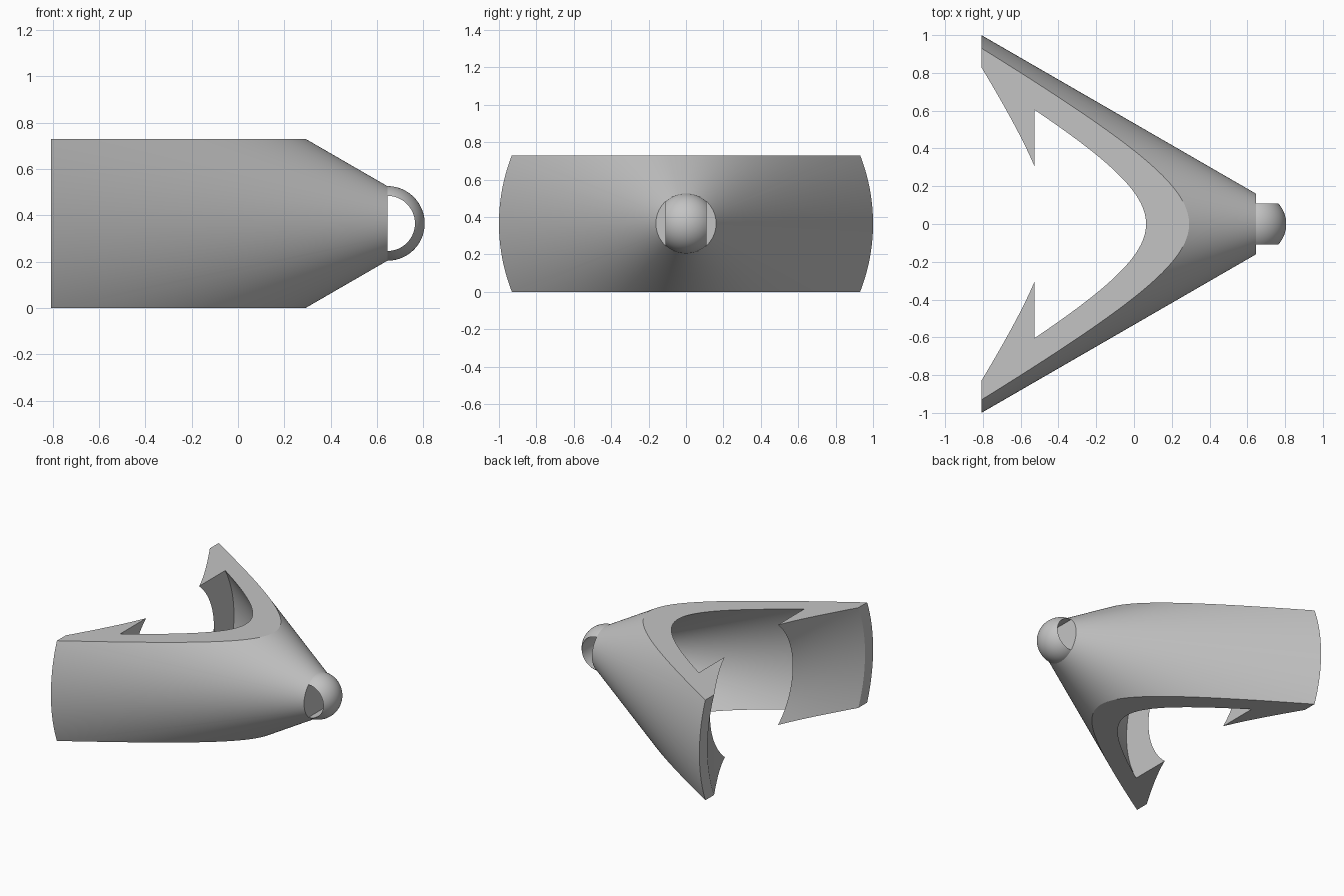
import bpy, bmesh, math
from mathutils import Vector

cube = bpy.data.objects.get("Cube")
if cube:
    bpy.data.objects.remove(cube, do_unlink=True)

HALF_H = 0.365      # half the body height, also the axis height
NOSE_X = 0.645      # flat front end of the cone
BACK_X = -0.808
SLOPE = math.tan(math.radians(30))

grey = bpy.data.materials.new("plain grey")
grey.use_nodes = True
colour = (0.55, 0.55, 0.55, 1)
grey.diffuse_color = colour
grey.node_tree.nodes["Principled BSDF"].inputs["Base Color"].default_value = colour


def revolve(points, closed, centre, axis, angle, steps):
    """Spin a profile around an axis and return the bmesh."""
    bm = bmesh.new()
    verts = [bm.verts.new(p) for p in points]
    pairs = list(zip(verts, verts[1:]))
    if closed:
        pairs.append((verts[-1], verts[0]))
    edges = [bm.edges.new(p) for p in pairs]
    bmesh.ops.spin(bm, geom=verts + edges, cent=centre, axis=axis,
                   angle=angle, steps=steps)
    bmesh.ops.remove_doubles(bm, verts=bm.verts[:], dist=1e-5)
    return bm


def finish(name, bm):
    """Turn the bmesh into a smooth-shaded object with sharp edges."""
    bmesh.ops.recalc_face_normals(bm, faces=bm.faces[:])
    mesh = bpy.data.meshes.new(name)
    bm.to_mesh(mesh)
    bm.free()
    obj = bpy.data.objects.new(name, mesh)
    bpy.context.collection.objects.link(obj)
    mesh.materials.append(grey)
    bpy.ops.object.select_all(action='DESELECT')
    obj.select_set(True)
    bpy.context.view_layer.objects.active = obj
    bpy.ops.object.shade_smooth_by_angle(angle=math.radians(25))
    return obj


# Hollow cone with an inward barb, as a profile of (x, radius)
def inner(x):
    return HALF_H + (0.064 - x) * SLOPE


profile = [
    (NOSE_X, 0), (NOSE_X, 0.161), (BACK_X, 1.0),    # outside
    (BACK_X, 0.907), (-0.527, 0.476),               # barb
    (-0.527, inner(-0.527)), (0.62, inner(0.62)), (0.62, 0),
]
axis_point = Vector((0, 0, HALF_H))
body = revolve([(x, r, HALF_H) for x, r in profile], False,
               axis_point, (1, 0, 0), math.tau, 240)

# Flat top and bottom: slice the cone and cap the cuts
for z, direction in ((2 * HALF_H, 1), (0, -1)):
    cut = bmesh.ops.bisect_plane(
        body, geom=body.verts[:] + body.edges[:] + body.faces[:],
        plane_co=(0, 0, z), plane_no=(0, 0, direction), clear_outer=True)
    rim = [e for e in cut["geom_cut"] if isinstance(e, bmesh.types.BMEdge)]
    bmesh.ops.triangle_fill(body, edges=rim, use_beauty=True,
                            normal=(0, 0, direction))
finish("barbed_cone", body)

# Half ring on the nose: a ball with a round hole through it
BALL_R, HOLE_R = 0.161, 0.119
reach = math.acos(HOLE_R / BALL_R)
arc = [reach * (i / 12 - 1) for i in range(25)]
section = [(NOSE_X, BALL_R * math.sin(a), HALF_H + BALL_R * math.cos(a)) for a in arc]
ring = revolve(section, True, (NOSE_X, 0, HALF_H), (0, 1, 0), math.pi, 64)
bmesh.ops.holes_fill(ring, edges=[e for e in ring.edges if e.is_boundary], sides=0)
finish("nose_ring", ring)
